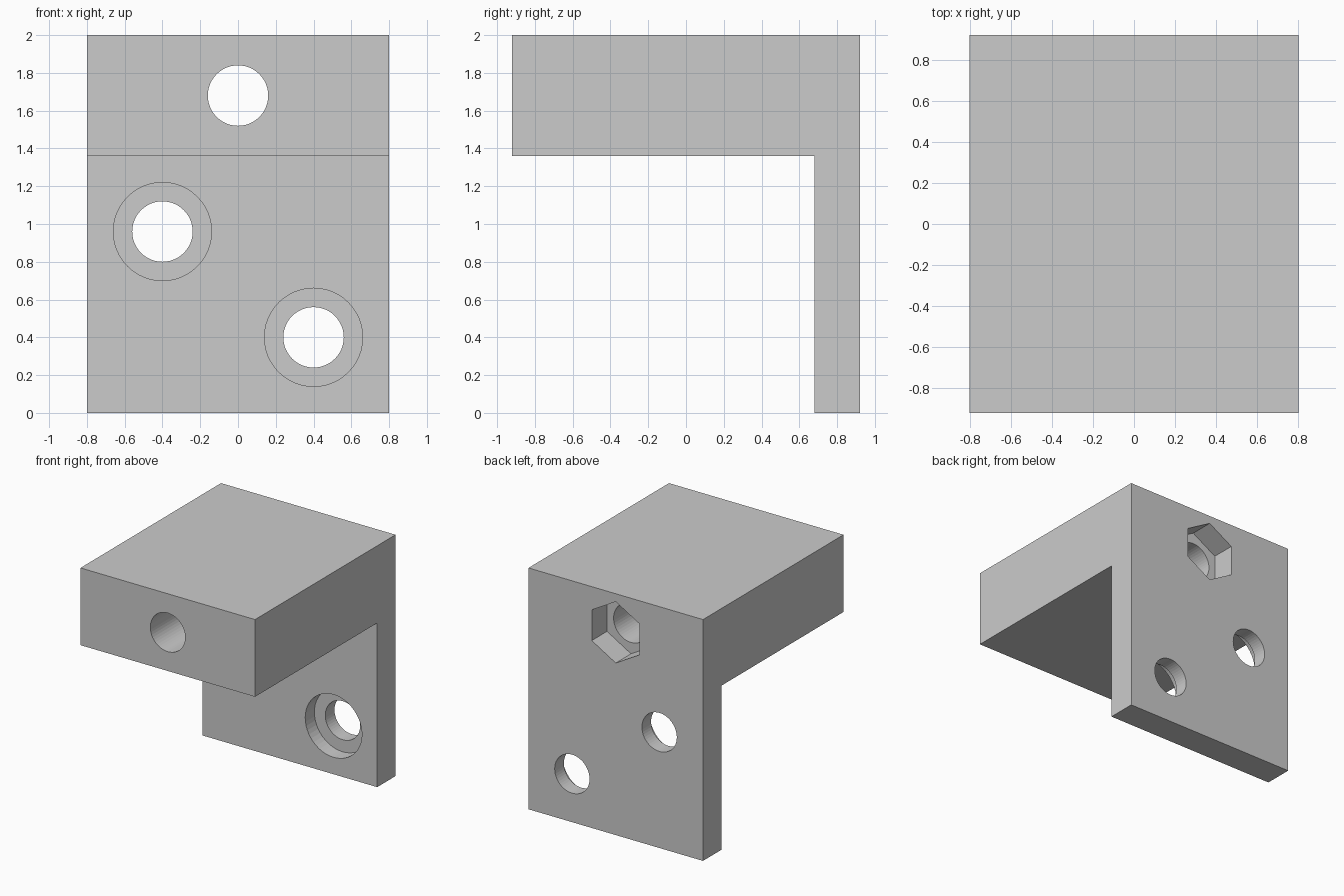
import bpy, bmesh, math
from mathutils import Matrix

if "Cube" in bpy.data.objects:
    bpy.data.objects.remove(bpy.data.objects["Cube"])

WIDTH = 1.6


def extrude_profile(name, profile, width):
    """Extrude a closed (y, z) profile along x, centred on x = 0."""
    bm = bmesh.new()
    face = bm.faces.new([bm.verts.new((-width / 2, y, z)) for y, z in profile])
    ext = bmesh.ops.extrude_face_region(bm, geom=[face])
    moved = [v for v in ext["geom"] if isinstance(v, bmesh.types.BMVert)]
    bmesh.ops.translate(bm, verts=moved, vec=(width, 0, 0))
    bmesh.ops.recalc_face_normals(bm, faces=bm.faces)
    mesh = bpy.data.meshes.new(name)
    bm.to_mesh(mesh)
    bm.free()
    obj = bpy.data.objects.new(name, mesh)
    bpy.context.collection.objects.link(obj)
    return obj


def cut(body, x, z, radius, y0, y1, sides=48):
    """Subtract a prism running along y from y0 to y1."""
    bm = bmesh.new()
    # a vertex of the prism points straight up
    turn = (Matrix.Translation((x, (y0 + y1) / 2, z))
            @ Matrix.Rotation(math.pi / 2, 4, 'X'))
    bmesh.ops.create_cone(bm, cap_ends=True, segments=sides, radius1=radius,
                          radius2=radius, depth=y1 - y0, matrix=turn)
    bmesh.ops.recalc_face_normals(bm, faces=bm.faces)
    mesh = bpy.data.meshes.new("cutter")
    bm.to_mesh(mesh)
    bm.free()
    cutter = bpy.data.objects.new("cutter", mesh)
    cutter.hide_render = True
    bpy.context.collection.objects.link(cutter)
    mod = body.modifiers.new("cut", 'BOOLEAN')
    mod.operation = 'DIFFERENCE'
    mod.solver = 'EXACT'
    mod.object = cutter
    bpy.context.view_layer.objects.active = body
    bpy.ops.object.modifier_apply(modifier=mod.name)
    bpy.data.objects.remove(cutter)


# L-shaped body: thick block on top, mounting plate at the back
bracket = extrude_profile("bracket", [
    (-0.92, 1.36), (0.68, 1.36), (0.68, 0), (0.92, 0), (0.92, 2), (-0.92, 2)],
    WIDTH)

# Long bolt hole through the block, with a hexagonal nut pocket at the back
cut(bracket, 0, 1.68, 0.16, -1.0, 1.0)
cut(bracket, 0, 1.68, 0.254, 0.72, 1.0, sides=6)

# Two counterbored screw holes in the plate
for x, z in ((-0.4, 0.96), (0.4, 0.4)):
    cut(bracket, x, z, 0.16, 0.5, 1.0)
    cut(bracket, x, z, 0.26, 0.5, 0.80)
